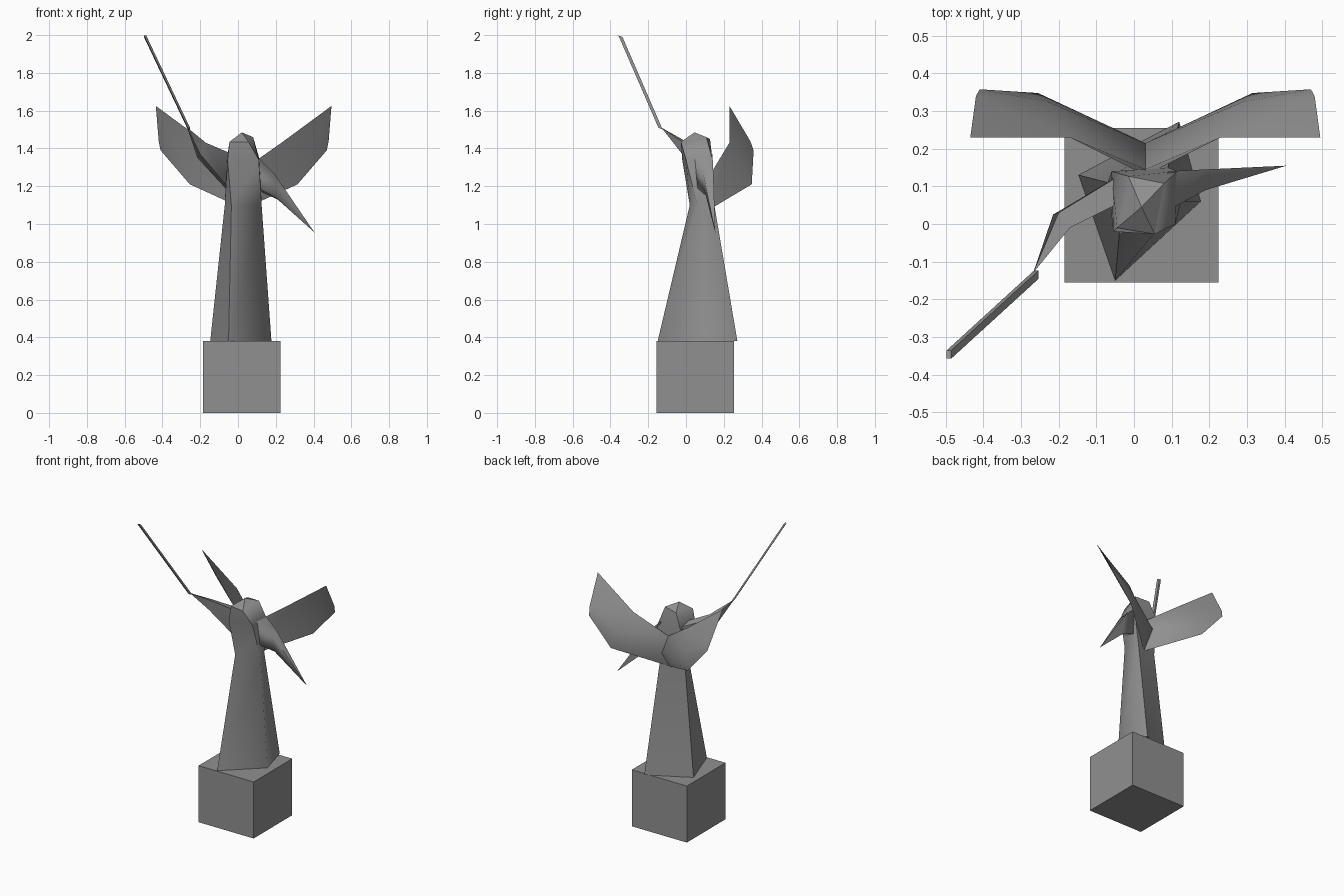
import bpy, bmesh, math
from mathutils import Vector

cube = bpy.data.objects.get("Cube")
if cube:
    bpy.data.objects.remove(cube, do_unlink=True)

grey = bpy.data.materials.new("stone_grey")
grey.use_nodes = True
colour = (0.28, 0.28, 0.28, 1)
grey.diffuse_color = colour
grey.node_tree.nodes["Principled BSDF"].inputs["Base Color"].default_value = colour


def loft(name, rings, smooth=80):
    """Skin a row of rings; a ring of one point makes a pointed end."""
    bm = bmesh.new()
    loops = [[bm.verts.new(p) for p in ring] for ring in rings]
    for a, b in zip(loops, loops[1:]):
        n = max(len(a), len(b))
        for i in range(n):
            j = (i + 1) % n
            quad = [a[i % len(a)], a[j % len(a)], b[j % len(b)], b[i % len(b)]]
            bm.faces.new(list(dict.fromkeys(quad)))
    for end in (loops[0], loops[-1]):
        if len(end) > 2:
            bm.faces.new(end)
    bmesh.ops.recalc_face_normals(bm, faces=bm.faces)
    mesh = bpy.data.meshes.new(name)
    bm.to_mesh(mesh)
    bm.free()
    mesh.materials.append(grey)
    obj = bpy.data.objects.new(name, mesh)
    bpy.context.collection.objects.link(obj)
    if smooth:
        bpy.ops.object.select_all(action='DESELECT')
        obj.select_set(True)
        bpy.context.view_layer.objects.active = obj
        bpy.ops.object.shade_smooth_by_angle(angle=math.radians(smooth))
    return obj


def level(z, *corners):
    return [(x, y, z) for x, y in corners]


# Square plinth
square = [(-0.185, -0.155), (0.225, -0.155), (0.225, 0.255), (-0.185, 0.255)]
loft("plinth", [level(0, *square), level(0.38, *square)], smooth=0)

# Twisted four-sided robe, narrow at the waist, with a faceted head on top
crown = [(-0.045, -0.01, 1.435), (0.055, -0.027, 1.435), (0.08, 0.108, 1.46), (-0.015, 0.127, 1.45)]
loft("robe", [
    level(0.38, (-0.05, -0.15), (0.177, 0.06), (0.12, 0.272), (-0.147, 0.13)),
    level(1.10, (-0.035, 0.02), (0.125, 0.06), (0.09, 0.15), (-0.07, 0.11)),
    level(1.34, (-0.055, -0.02), (0.11, 0.0), (0.115, 0.14), (-0.06, 0.14)),
    crown])
loft("head_cap", [crown, [(0.02, 0.045, 1.485)]], smooth=0)

# Pair of upswept wings, mirrored about the body's centre line
wing = [
    [(0.03, 0.145, 1.29), (0.03, 0.215, 1.2), (0.03, 0.13, 1.08)],
    [(0.23, 0.23, 1.43), (0.29, 0.325, 1.32), (0.315, 0.348, 1.21)],
    [(0.495, 0.23, 1.625), (0.48, 0.34, 1.44), (0.47, 0.358, 1.39)]]
loft("left_wing", wing)
loft("right_wing", [[(0.06 - x, y, z) for x, y, z in ring] for ring in wing])

# Lowered left arm tapering to a point
loft("left_arm", [
    [(0.08, 0.03, 1.38), (0.09, 0.14, 1.37), (0.1, 0.12, 1.18), (0.1, 0.05, 1.2)],
    [(0.19, 0.09, 1.27), (0.19, 0.145, 1.27), (0.21, 0.14, 1.13), (0.2, 0.105, 1.15)],
    [(0.405, 0.155, 0.955)]])

# Raised right arm
loft("right_arm", [
    [(-0.03, 0.06, 1.37), (-0.02, 0.14, 1.35), (-0.03, 0.13, 1.15), (-0.04, 0.06, 1.18)],
    [(-0.17, -0.01, 1.43), (-0.2, 0.03, 1.42), (-0.215, 0.025, 1.35), (-0.2, -0.02, 1.37)],
    [(-0.268, -0.13, 1.51)]])

# Thin flat staff held in the right hand
profile = [(-0.006, -0.011), (0.006, -0.011), (0.006, 0.011), (-0.006, 0.011)]
loft("staff", [[Vector(end) + Vector((x, y, -0.4 * y)) for x, y in profile]
               for end in ((-0.26, -0.135, 1.505), (-0.492, -0.347, 1.994))], smooth=30)
